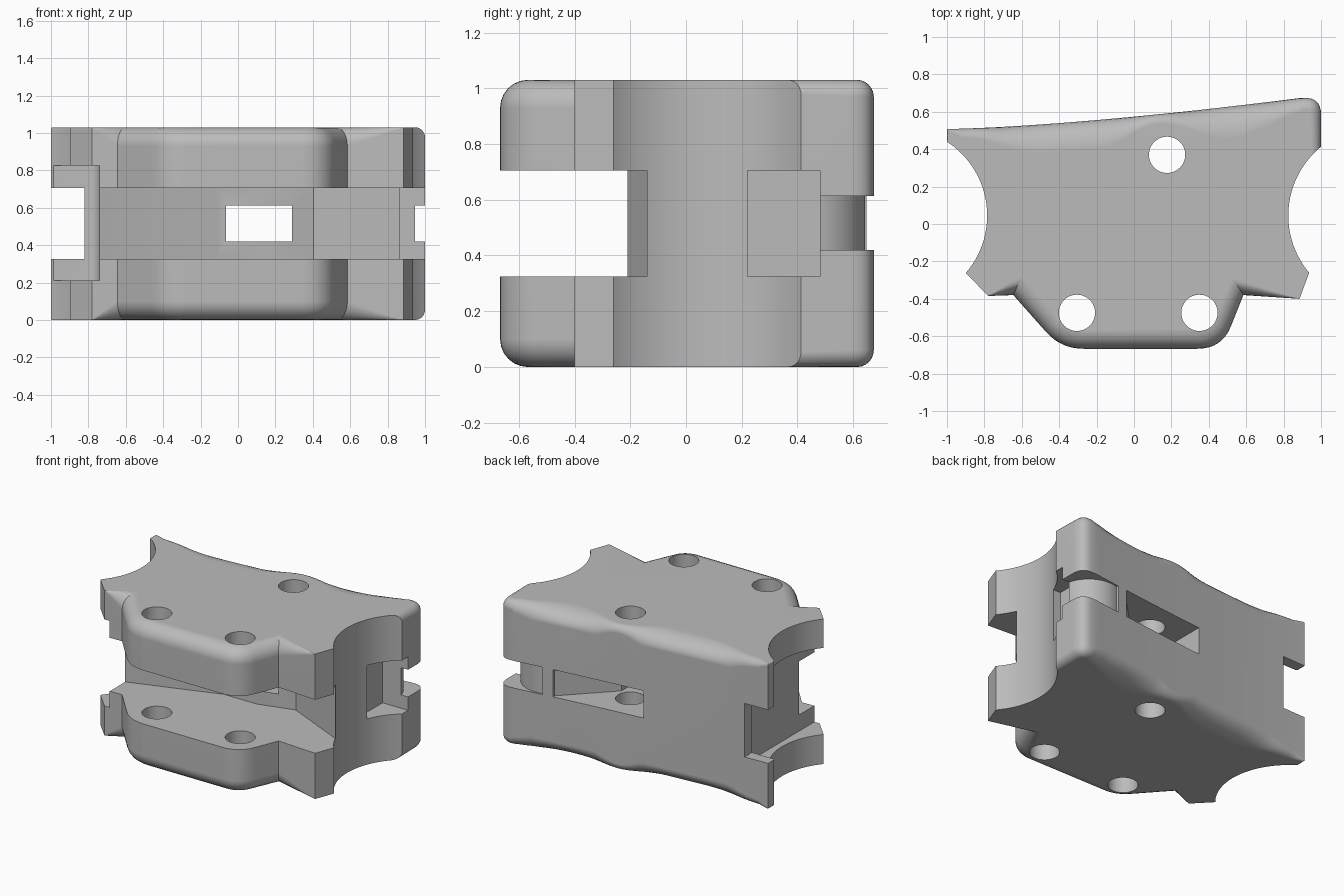
import bpy, bmesh, math
from mathutils import Vector

if "Cube" in bpy.data.objects:
    bpy.data.objects.remove(bpy.data.objects["Cube"])

HEIGHT = 1.03
SLOT = (0.325, 0.705)       # height range of the wide slots
TIE = (0.42, 0.613)         # height range of the strap channels

grey = bpy.data.materials.new("light grey")
grey.use_nodes = True
grey.diffuse_color = (0.5, 0.5, 0.5, 1)
grey.node_tree.nodes["Principled BSDF"].inputs["Base Color"].default_value = (0.5, 0.5, 0.5, 1)


def make_object(name, bm):
    bmesh.ops.recalc_face_normals(bm, faces=bm.faces[:])
    mesh = bpy.data.meshes.new(name)
    bm.to_mesh(mesh)
    bm.free()
    mesh.materials.append(grey)
    obj = bpy.data.objects.new(name, mesh)
    bpy.context.collection.objects.link(obj)
    return obj


def loft(name, rings):
    """Skin a stack of equal rings and cap both ends."""
    bm = bmesh.new()
    loops = [[bm.verts.new(p) for p in ring] for ring in rings]
    n = len(loops[0])
    for low, high in zip(loops, loops[1:]):
        for i in range(n):
            j = (i + 1) % n
            bm.faces.new((low[i], low[j], high[j], high[i]))
    bm.faces.new(loops[0][::-1])
    bm.faces.new(loops[-1])
    return make_object(name, bm)


def prism(name, points, z0, z1):
    return loft(name, [[(x, y, z) for x, y in points] for z in (z0, z1)])


def circle(cx, cy, r, n=48, start=0.0, sweep=math.tau):
    steps = n if sweep == math.tau else n - 1
    return [(cx + r * math.cos(start + sweep * i / steps),
             cy + r * math.sin(start + sweep * i / steps)) for i in range(n)]


def round_corner(before, corner, after, size, n=9):
    """Curve that replaces a sharp corner."""
    a, c, b = Vector(before), Vector(corner), Vector(after)
    a = c + (a - c).normalized() * size
    b = c + (b - c).normalized() * size
    return [tuple((1 - t) ** 2 * a + 2 * t * (1 - t) * c + t * t * b)
            for t in (i / (n - 1) for i in range(n))]


def back_y(x):
    return 0.508 + 0.167 * ((x + 1) / 1.9) ** 1.45


def back_width(x):
    """Wavy width of the rounded back edge."""
    keys = [(-1, 0.01), (-0.9, 0.05), (-0.5, 0.15), (-0.2, 0.15),
            (0.12, 0.05), (0.5, 0.17), (0.92, 0.07)]
    for (xa, wa), (xb, wb) in zip(keys, keys[1:]):
        if x <= xb:
            t = (x - xa) / (xb - xa)
            return wa + (wb - wa) * t * t * (3 - 2 * t)
    return keys[-1][1]


# Outline with the edge rounding at each point
outline = [(-1, -0.156, 0), (-0.78, -0.385, 0), (-0.645, -0.38, 0.11)]
front = round_corner((-0.645, -0.38), (-0.39, -0.667), (0, -0.667), 0.12)
front += round_corner((0, -0.667), (0.47, -0.667), (0.585, -0.38), 0.13)
outline += [(x, y, 0.1) for x, y in front]
outline += [(0.585, -0.38, 0.11), (0.885, -0.4, 0), (0.96, -0.197, 0),
            (1, -0.09, 0), (1, 0.3, 0.05)]
outline += [(x, y, 0.06) for x, y in
            round_corner((1, 0.3), (1, 0.683), (0.8, back_y(0.8)), 0.1)]
for i in range(49):
    x = 0.88 - 1.88 * i / 48
    outline.append((x, back_y(x), back_width(x)))

# Inward direction at each outline point
inward = []
for i in range(len(outline)):
    prev, here, after = (Vector(outline[k % len(outline)][:2]) for k in (i - 1, i, i + 1))
    d = (here - prev).normalized() + (after - here).normalized()
    inward.append(Vector((-d.y, d.x)).normalized())


def ring(angle, top):
    points = []
    for (x, y, w), n in zip(outline, inward):
        inset = w * (1 - math.cos(angle))
        drop = min(w, 0.1) * (1 - math.sin(angle)) + (1 - math.sin(angle)) * 1e-4
        points.append((x + n.x * inset, y + n.y * inset, HEIGHT - drop if top else drop))
    return points


angles = [math.pi / 2 * k / 6 for k in range(7)]
body = loft("bracket_body", [ring(a, False) for a in reversed(angles)]
            + [ring(a, True) for a in angles])

cutters = []


def cut(name, points, z0=-0.2, z1=HEIGHT + 0.2):
    cutters.append(prism(name, points, z0, z1))


# Concave sides
cut("left_saddle", circle(1.3, 0.045, 0.475, 96))
cut("right_saddle", circle(-1.255, 0.045, 0.47, 96))

# Bolt holes
for x, y in ((-0.305, -0.475), (0.35, -0.475), (0.177, 0.37)):
    cut("bolt_hole", circle(x, y, 0.097))

# Wide front slot with its angled rear wall
cut("front_slot", [(-1.3, -0.21), (-1.3, -1), (1.3, -1), (1.3, -0.14), (0.86, -0.14),
                   (0.405, 0.07), (0.15, 0.0), (-0.11, 0.0), (-0.74, -0.21)], *SLOT)

# Side pocket with a rounded inner corner, and its opening to the back
cut("side_pocket", [(-1.3, -0.6), (-0.74, -0.6)]
    + round_corner((-0.74, -0.6), (-0.74, 0.43), (-1.3, 0.43), 0.07)
    + [(-1.3, 0.43)], 0.21, 0.825)
cut("back_notch", [(-1.3, 0.25), (-0.82, 0.25), (-0.82, 0.9), (-1.3, 0.9)], *SLOT)

# Opposite side pocket and the strap groove around its corner
cut("small_pocket", [(0.8, 0.22), (1.3, 0.22), (1.3, 0.48), (0.8, 0.48)], *SLOT)
cut("strap_groove", circle(0.74, 0.43, 0.212, 24, 0, math.radians(108))
    + [(0.674, 0.9), (1.3, 0.9), (1.3, 0.43)], *TIE)

# Strap window through the back
cut("strap_window", [(-0.065, 0.9), (-0.065, -0.08), (0.29, -0.08), (0.29, 0.31),
                     (0.6, 0.62), (0.6, 0.9)], *TIE)

bpy.ops.object.select_all(action="DESELECT")
body.select_set(True)
bpy.context.view_layer.objects.active = body
for cutter in cutters:
    mod = body.modifiers.new(cutter.name, "BOOLEAN")
    mod.operation = "DIFFERENCE"
    mod.solver = "EXACT"
    mod.object = cutter
    bpy.ops.object.modifier_apply(modifier=mod.name)
    bpy.data.objects.remove(cutter)

bpy.ops.object.shade_smooth_by_angle(angle=math.radians(28))
weighted = body.modifiers.new("weighted_normals", "WEIGHTED_NORMAL")
weighted.keep_sharp = True
